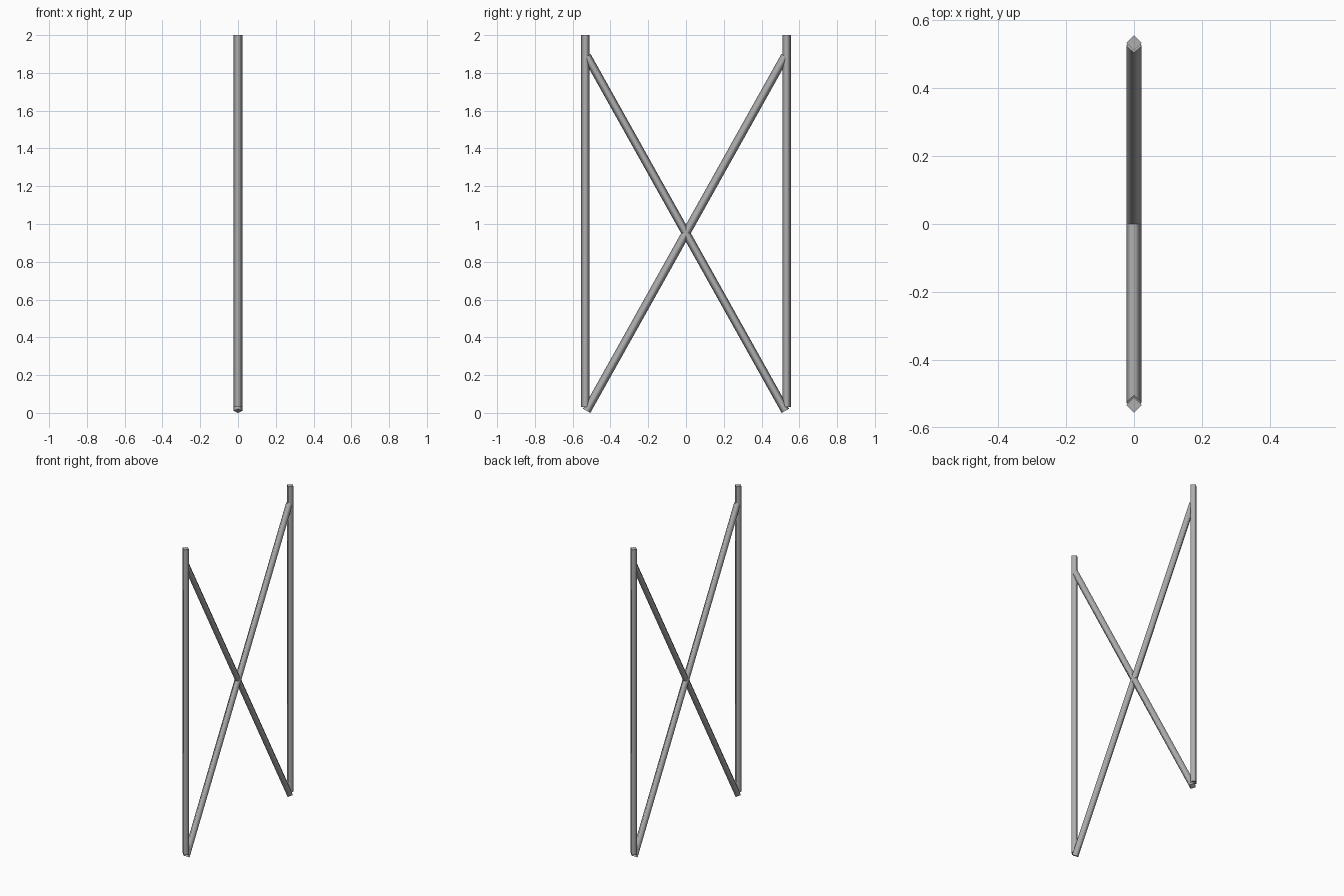
import bpy, bmesh, math
from mathutils import Vector, Matrix

if "Cube" in bpy.data.objects:
    bpy.data.objects.remove(bpy.data.objects["Cube"])

R = 0.0225      # tube radius
Y = 0.5325      # post offset

# dark grey metal
metal = bpy.data.materials.new("dark_grey")
metal.diffuse_color = (0.43, 0.43, 0.43, 1)
metal.use_nodes = True
metal.node_tree.nodes["Principled BSDF"].inputs["Base Color"].default_value = metal.diffuse_color


def bar(name, start, end):
    """Four-sided tube between two points in the YZ plane, smooth sides and flat caps."""
    a, b = Vector(start), Vector(end)
    d = b - a
    tilt = Matrix.Rotation(-math.atan2(d.y, d.z), 4, 'X')
    bm = bmesh.new()
    bmesh.ops.create_cone(bm, cap_ends=True, cap_tris=False, segments=4,
                          radius1=R, radius2=R, depth=d.length, matrix=tilt)
    axis = d.normalized()
    for f in bm.faces:
        f.smooth = abs(f.normal.dot(axis)) < 0.5
    mesh = bpy.data.meshes.new(name)
    bm.to_mesh(mesh)
    bm.free()
    mesh.materials.append(metal)
    ob = bpy.data.objects.new(name, mesh)
    ob.location = (a + b) / 2
    bpy.context.collection.objects.link(ob)


for side, s in (("left", -1), ("right", 1)):
    # upright post
    bar(f"post_{side}", (0, s * Y, 0.03), (0, s * Y, 2.0))
    # diagonal brace from the foot of this post up to the opposite one
    bar(f"brace_{side}", (0, s * 0.526, 0.011), (0, -s * 0.524, 1.888))
